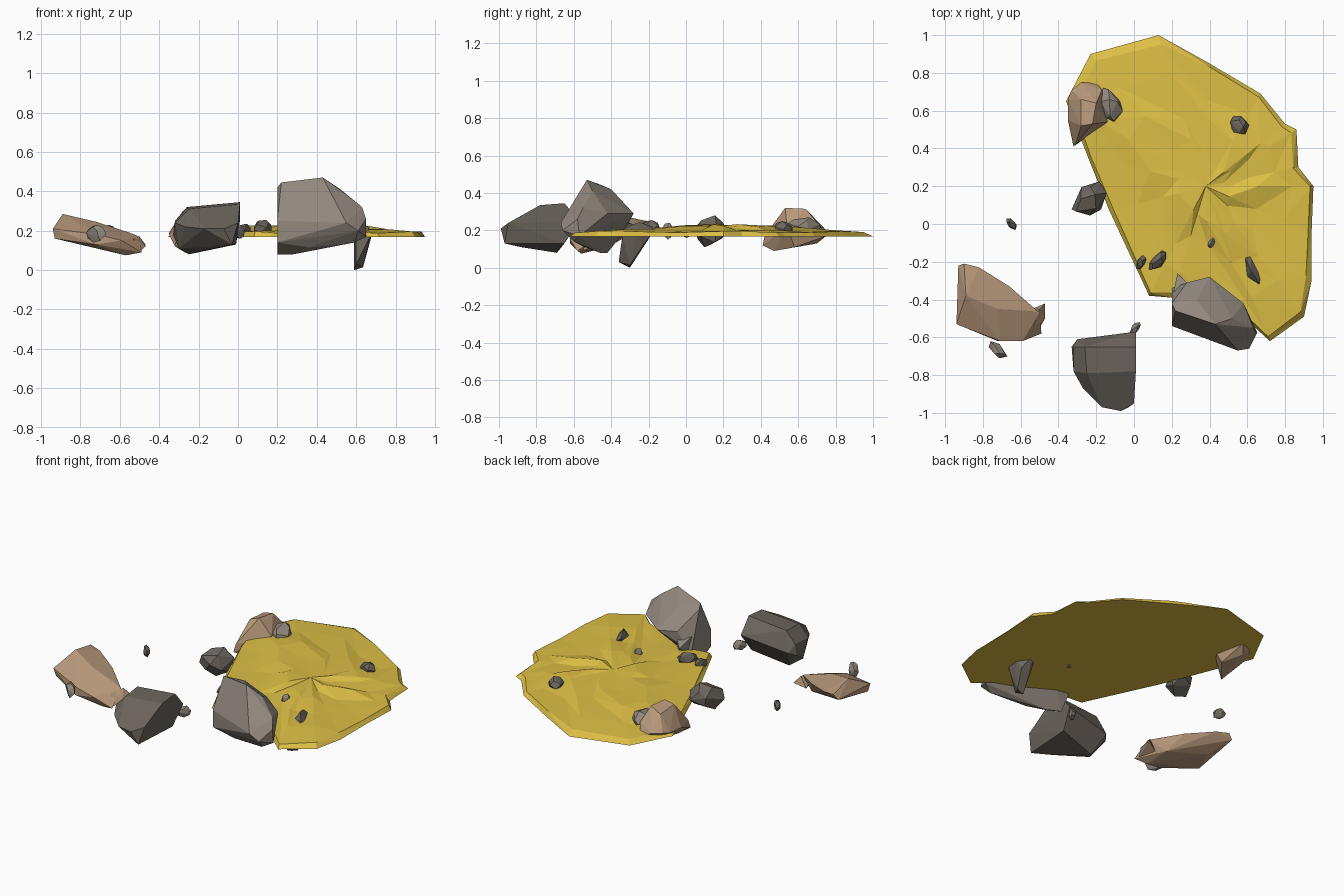
import bpy, bmesh, math, random
from mathutils import Vector, Matrix


def material(name, rgb):
    m = bpy.data.materials.new(name)
    m.diffuse_color = (*rgb, 1)
    return m


GOLD = material("gold_sand", (0.72, 0.52, 0.06))
TAN = material("tan_stone", (0.48, 0.32, 0.20))
GREY = material("grey_stone", (0.29, 0.25, 0.21))
DARK = material("dark_stone", (0.15, 0.13, 0.11))


def finish(bm, name, mat):
    bmesh.ops.recalc_face_normals(bm, faces=bm.faces)
    me = bpy.data.meshes.new(name)
    bm.to_mesh(me)
    bm.free()
    me.materials.append(mat)
    ob = bpy.data.objects.new(name, me)
    bpy.context.collection.objects.link(ob)
    return ob


def boulder(name, mat, pts):
    """Faceted rock: convex hull around its corner points."""
    bm = bmesh.new()
    for p in pts:
        bm.verts.new(p)
    bmesh.ops.convex_hull(bm, input=bm.verts)
    bmesh.ops.delete(bm, geom=[v for v in bm.verts if not v.link_faces], context='VERTS')
    bmesh.ops.dissolve_limit(bm, angle_limit=math.radians(6), verts=bm.verts, edges=bm.edges)
    return finish(bm, name, mat)


def pebble(name, mat, lo, hi, yaw=0, stretch=1.6, seed=0):
    """Small chipped rock fitted to a bounding box."""
    rnd = random.Random(seed)
    rot = Matrix.Rotation(math.radians(yaw), 3, 'Z')
    pts = []
    for i in range(16):
        h = 1 - 2 * (i + 0.5) / 16
        a = i * 2.4 + rnd.uniform(-0.4, 0.4)
        r = math.sqrt(1 - h * h)
        v = Vector((r * math.cos(a) * stretch, r * math.sin(a), h)) * rnd.uniform(0.9, 1.1)
        pts.append(rot @ v)
    mn = [min(p[k] for p in pts) for k in range(3)]
    mx = [max(p[k] for p in pts) for k in range(3)]
    return boulder(name, mat, [[lo[k] + (p[k] - mn[k]) / (mx[k] - mn[k]) * (hi[k] - lo[k])
                                for k in range(3)] for p in pts])


# gold sand patch: flat underside, low uneven top
outline = [(-0.36, 0.65), (-0.23, 0.90), (0.13, 1.0), (0.40, 0.85), (0.67, 0.69), (0.80, 0.53),
           (0.86, 0.50), (0.87, 0.30), (0.95, 0.20), (0.94, -0.05), (0.94, -0.30), (0.90, -0.49),
           (0.72, -0.62), (0.62, -0.53), (0.40, -0.45), (0.20, -0.39), (0.08, -0.38),
           (-0.13, 0.07), (-0.25, 0.37)]
rnd = random.Random(4)
centre = Vector((0.38, 0.2, 0.225))
n = len(outline)
bm = bmesh.new()
rings = [[bm.verts.new((x, y, 0.167)) for x, y in outline]]
bm.faces.new(rings[0])
for s, z, j in ((0.955, 0.192, 0.006), (0.74, 0.202, 0.012), (0.5, 0.212, 0.014), (0.25, 0.222, 0.014)):
    ring = []
    for x, y in outline:
        k = s + rnd.uniform(-1, 1) * (0.02 if s > 0.9 else 0.06)
        ring.append(bm.verts.new((centre.x + (x - centre.x) * k, centre.y + (y - centre.y) * k,
                                  z + rnd.uniform(-j, j))))
    rings.append(ring)
tip = bm.verts.new(centre)
for a, b in zip(rings, rings[1:]):
    for i in range(n):
        k = (i + 1) % n
        bm.faces.new((a[i], a[k], b[k]))
        bm.faces.new((a[i], b[k], b[i]))
for i in range(n):
    bm.faces.new((rings[-1][i], rings[-1][(i + 1) % n], tip))
finish(bm, "sand_patch", GOLD)

# large boulders
boulder("left_slab", TAN, [
    (-0.93, -0.22, 0.22), (-0.90, -0.21, 0.25), (-0.82, -0.23, 0.24), (-0.66, -0.33, 0.21),
    (-0.89, -0.38, 0.285), (-0.72, -0.45, 0.245), (-0.55, -0.46, 0.19), (-0.50, -0.47, 0.17),
    (-0.94, -0.53, 0.21), (-0.93, -0.52, 0.16), (-0.71, -0.62, 0.18), (-0.59, -0.62, 0.15),
    (-0.49, -0.58, 0.09), (-0.57, -0.56, 0.075), (-0.66, -0.58, 0.115), (-0.85, -0.35, 0.15),
    (-0.60, -0.42, 0.11), (-0.72, -0.62, 0.13)])
boulder("left_slab_tip", TAN, [
    (-0.47, -0.42, 0.13), (-0.50, -0.45, 0.17), (-0.47, -0.50, 0.12), (-0.54, -0.45, 0.10),
    (-0.53, -0.54, 0.16), (-0.50, -0.55, 0.09)])
boulder("front_boulder", DARK, [
    (-0.33, -0.65, 0.18), (-0.32, -0.65, 0.25), (-0.26, -0.65, 0.32), (0.01, -0.65, 0.345),
    (0.01, -0.78, 0.335), (-0.25, -0.79, 0.31), (-0.30, -0.61, 0.20), (-0.11, -0.61, 0.20),
    (0.01, -0.57, 0.25), (0.0, -0.95, 0.24), (-0.07, -0.99, 0.21), (-0.17, -0.97, 0.21),
    (-0.03, -0.97, 0.13), (-0.27, -0.87, 0.22), (-0.32, -0.78, 0.24), (-0.30, -0.76, 0.11),
    (-0.25, -0.69, 0.08), (-0.01, -0.65, 0.13), (-0.12, -0.88, 0.11)])
boulder("right_boulder", GREY, [
    (0.20, -0.42, 0.42), (0.22, -0.46, 0.445), (0.43, -0.53, 0.47), (0.33, -0.40, 0.42),
    (0.52, -0.50, 0.41), (0.28, -0.31, 0.30), (0.40, -0.28, 0.29), (0.58, -0.42, 0.29),
    (0.63, -0.55, 0.32), (0.65, -0.58, 0.26), (0.65, -0.57, 0.17), (0.61, -0.66, 0.20),
    (0.55, -0.67, 0.24), (0.20, -0.54, 0.25), (0.20, -0.54, 0.14), (0.20, -0.34, 0.18),
    (0.20, -0.42, 0.08), (0.28, -0.46, 0.08), (0.36, -0.55, 0.115), (0.59, -0.60, 0.14)])
boulder("right_boulder_spike", GREY, [
    (0.23, -0.26, 0.22), (0.21, -0.36, 0.27), (0.30, -0.33, 0.25), (0.21, -0.36, 0.16),
    (0.28, -0.32, 0.17)])
boulder("back_boulder", TAN, [
    (-0.35, 0.66, 0.19), (-0.33, 0.71, 0.20), (-0.28, 0.75, 0.20), (-0.20, 0.75, 0.17),
    (-0.17, 0.71, 0.23), (-0.14, 0.54, 0.22), (-0.31, 0.42, 0.17), (-0.32, 0.41, 0.12),
    (-0.35, 0.55, 0.18), (-0.28, 0.52, 0.30), (-0.22, 0.53, 0.32), (-0.20, 0.64, 0.315),
    (-0.28, 0.66, 0.29), (-0.27, 0.47, 0.09), (-0.18, 0.58, 0.11), (-0.24, 0.70, 0.13)])
boulder("hanging_shard", DARK, [
    (0.59, -0.18, 0.22), (0.62, -0.17, 0.20), (0.68, -0.26, 0.18), (0.67, -0.34, 0.17),
    (0.60, -0.28, 0.20), (0.62, -0.25, 0.245), (0.66, -0.31, 0.22), (0.60, -0.36, 0.03),
    (0.59, -0.30, 0.0), (0.635, -0.30, 0.015), (0.66, -0.23, 0.12), (0.59, -0.22, 0.14)])

# medium and small stones
for i, (name, mat, lo, hi, yaw) in enumerate((
        ("side_rock", DARK, (-0.33, 0.045, 0.11), (-0.145, 0.225, 0.28), 30),
        ("back_stone_large", GREY, (-0.18, 0.54, 0.17), (-0.06, 0.72, 0.27), 110),
        ("far_right_stone", DARK, (0.51, 0.475, 0.17), (0.61, 0.57, 0.25), -30),
        ("inner_stone", DARK, (0.08, -0.24, 0.17), (0.17, -0.14, 0.255), 60),
        ("edge_stone", DARK, (0.01, -0.24, 0.17), (0.065, -0.165, 0.235), 55),
        ("tiny_stone", GREY, (0.39, -0.125, 0.15), (0.43, -0.07, 0.24), 70),
        ("lone_stone", DARK, (-0.675, -0.03, 0.16), (-0.62, 0.03, 0.23), 120),
        ("slab_stone", GREY, (-0.77, -0.71, 0.14), (-0.67, -0.62, 0.23), -45),
        ("front_stone", GREY, (-0.025, -0.59, 0.16), (0.035, -0.52, 0.23), 50))):
    pebble(name, mat, lo, hi, yaw, 2.0 if i > 2 else 1.4, seed=i)
